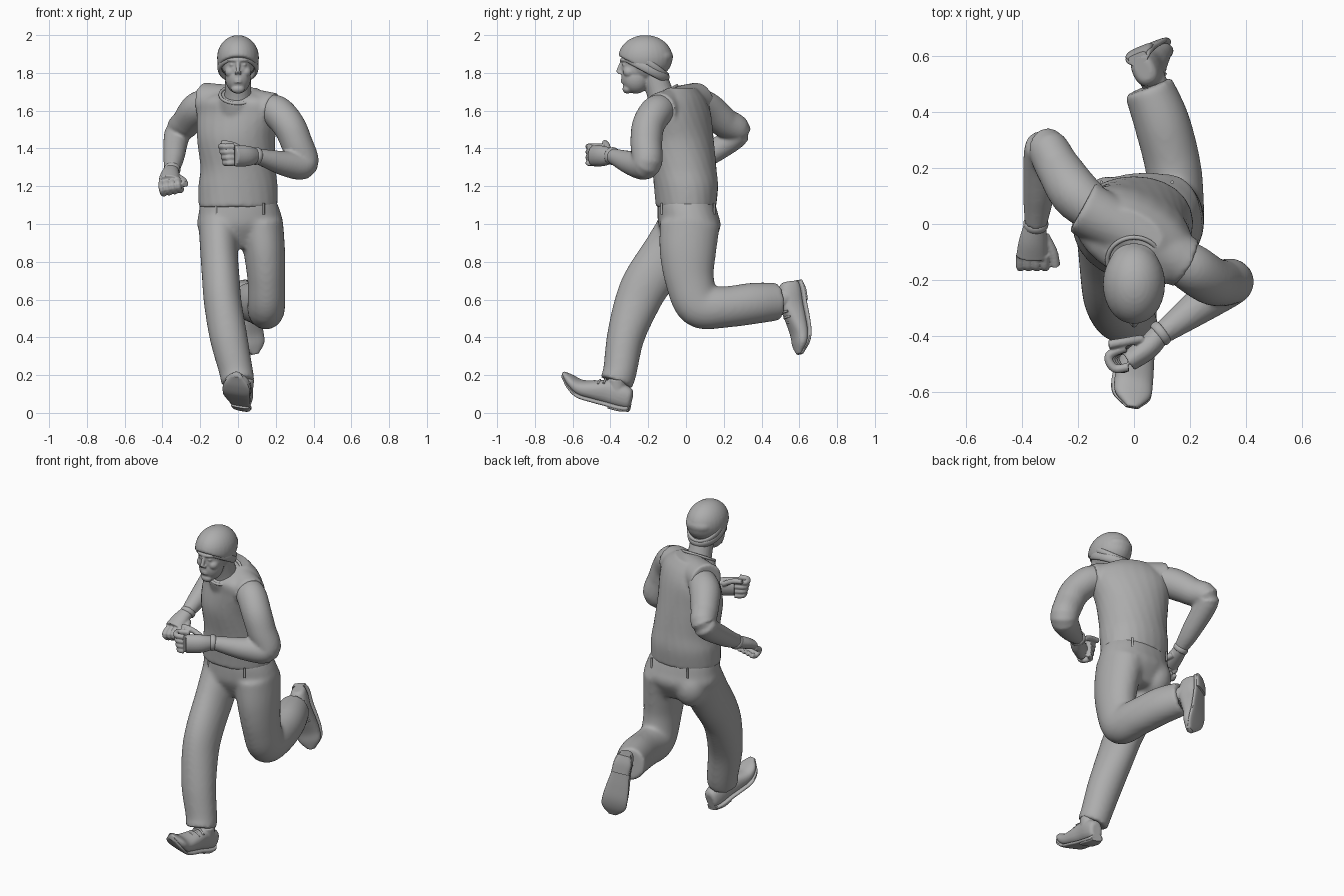
import bpy, bmesh, math
from mathutils import Vector, Matrix

if "Cube" in bpy.data.objects:
    bpy.data.objects.remove(bpy.data.objects["Cube"])

colour = (0.42, 0.42, 0.42, 1)
grey = bpy.data.materials.new("plain grey")
grey.use_nodes = True
grey.diffuse_color = colour
grey.node_tree.nodes["Principled BSDF"].inputs["Base Color"].default_value = colour

UP = (0, 0, 1)
ACROSS = (1, 0, 0)
FORWARD = (0, -1, 0)


def spline(keys, steps):
    """Smooth interpolation through keys of position, one or two radii and roll."""
    knots = []
    for key in keys:
        key = tuple(key)
        if len(key) == 4:
            key += key[-1:]
        knots.append(Vector(key if len(key) == 6 else key + (0,)))
    knots = [2 * knots[0] - knots[1]] + knots + [2 * knots[-1] - knots[-2]]
    points = []
    for a, b, c, d in zip(knots, knots[1:], knots[2:], knots[3:]):
        for step in range(steps):
            t = step / steps
            points.append(b + (c - a) * t / 2 + (a - 2.5 * b + 2 * c - d / 2) * t ** 2
                          + (3 * b - a - 3 * c + d) * t ** 3 / 2)
    return points + [knots[-2]]


def tube(bm, keys, side=ACROSS, normal=None, power=1, sides=24, steps=6):
    """Capped loft; the first radius lies along the side direction."""
    points = spline(keys, steps)
    last = len(points) - 1
    rings = []
    for i, point in enumerate(points):
        centre = point.to_3d()
        along = Vector(normal) if normal else points[min(i + 1, last)].to_3d() - points[max(i - 1, 0)].to_3d()
        along.normalize()
        u = Vector(side)
        u = (u - along * u.dot(along)).normalized()
        u = Matrix.Rotation(math.radians(point[5]), 3, along) @ u
        v = along.cross(u)
        ring = []
        for j in range(sides):
            angle = math.tau * j / sides
            x, y = (math.copysign(abs(f) ** power, f) for f in (math.cos(angle), math.sin(angle)))
            ring.append(bm.verts.new(centre + u * x * point[3] + v * y * point[4]))
        rings.append(ring)
    faces = [bm.faces.new(rings[0]), bm.faces.new(rings[-1])]
    for lower, upper in zip(rings, rings[1:]):
        for j in range(sides):
            faces.append(bm.faces.new((lower[j - 1], lower[j], upper[j], upper[j - 1])))
    bmesh.ops.recalc_face_normals(bm, faces=faces)


def cord(bm, points, radius):
    tube(bm, [(*point, radius) for point in points], side=(0.3, 0.2, 0.9), sides=10, steps=4)


def ball(bm, centre, radii):
    place = Matrix.Translation(centre) @ Matrix.Diagonal((*radii, 1))
    bmesh.ops.create_uvsphere(bm, u_segments=28, v_segments=18, radius=1, matrix=place)


def smooth(ob):
    ob.data.materials.append(grey)
    bpy.ops.object.select_all(action="DESELECT")
    bpy.context.view_layer.objects.active = ob
    ob.select_set(True)
    bpy.ops.object.shade_smooth_by_angle(angle=math.radians(45))


def finish(bm, name, voxel=0, rounds=3):
    """Make the object; a voxel size blends its parts into one skin."""
    mesh = bpy.data.meshes.new(name)
    bm.to_mesh(mesh)
    bm.free()
    ob = bpy.data.objects.new(name, mesh)
    bpy.context.collection.objects.link(ob)
    smooth(ob)
    if voxel:
        blend = ob.modifiers.new("blend", "REMESH")
        blend.mode, blend.voxel_size, blend.use_smooth_shade = "VOXEL", voxel, True
        soften = ob.modifiers.new("soften", "SMOOTH")
        soften.factor, soften.iterations = 0.5, rounds


def band(name, centre, axis, major, minor, scale=(1, 1, 1)):
    turn = Vector(axis).to_track_quat("Z", "Y").to_euler()
    bpy.ops.mesh.primitive_torus_add(location=centre, rotation=turn, major_radius=major,
                                     minor_radius=minor, major_segments=40, minor_segments=12)
    ob = bpy.context.object
    ob.name, ob.scale = name, scale
    smooth(ob)


# Trousers: pelvis, planted right leg, lifted left leg
bm = bmesh.new()
tube(bm, [(.01, .02, .87, .15, .1, 8), (.01, .02, .98, .225, .16, 8), (.01, .01, 1.05, .22, .16, 5),
          (0, 0, 1.13, .2, .15)], normal=UP, power=.9)
tube(bm, [(-.1, 0, 1, .11, .14), (-.1, -.09, .85, .1, .14), (-.09, -.2, .7, .1, .13),
          (-.08, -.26, .58, .1, .12), (-.05, -.32, .4, .1), (-.01, -.35, .22, .09), (0, -.37, .16, .09)])
tube(bm, [(.12, .02, 1, .12, .16), (.14, .01, .85, .11, .15), (.15, .02, .7, .1, .13),
          (.15, .07, .57, .1, .12), (.14, .2, .56, .1, .11), (.1, .36, .58, .1, .11), (.05, .49, .59, .09, .1)])
for x in (-.09, .11):
    ball(bm, (x, .07, .96), (.1, .1, .12))
finish(bm, "trousers", voxel=.011, rounds=14)

# Belt loops
bm = bmesh.new()
for degrees in (55, 125, 235, 305):
    angle = math.radians(degrees)
    x, y = .01 + .22 * math.cos(angle), .01 + .17 * math.sin(angle)
    cord(bm, [(x, y, 1.11), (x, y, 1.05)], .006)
finish(bm, "belt_loops")

# Sleeveless top, twisted toward the shoulders, with a raised neckline
bm = bmesh.new()
tube(bm, [(0, 0, 1.09, .21, .16, 5), (0, 0, 1.2, .21, .17), (0, -.01, 1.3, .2, .17, -8),
          (-.01, -.03, 1.45, .21, .17, -20), (0, -.04, 1.58, .23, .15, -28),
          (0, -.05, 1.66, .21, .13, -28), (0, -.02, 1.72, .11, .06, -28)], normal=UP, power=.95)
tube(bm, [(-.185, .06, 1.65, .1), (0, -.04, 1.64, .09), (.185, -.14, 1.6, .095)], side=UP)
tube(bm, [(0, -.06, 1.56, .13), (0, -.1, 1.62, .11), (0, -.13, 1.685, .1)])
finish(bm, "sleeveless_top", voxel=.01, rounds=7)
band("collar", (0, -.13, 1.685), (0, -.5, .86), .095, .008)

# Arms
bm = bmesh.new()
tube(bm, [(-.13, .04, 1.64, .08), (-.21, .11, 1.61, .09), (-.27, .2, 1.54, .08), (-.32, .27, 1.48, .07),
          (-.34, .1, 1.35, .055), (-.35, 0, 1.29, .04)], side=UP)
finish(bm, "right_arm", voxel=.009)
bm = bmesh.new()
tube(bm, [(.15, -.12, 1.61, .08), (.21, -.16, 1.59, .087), (.27, -.2, 1.52, .086), (.31, -.21, 1.43, .084),
          (.345, -.21, 1.32, .08), (.25, -.28, 1.32, .067), (.1, -.39, 1.36, .04)], side=(0, 1, 0))
finish(bm, "left_arm", voxel=.009)

# Gloved fists
bm = bmesh.new()
tube(bm, [(-.35, .01, 1.29, .037), (-.36, -.06, 1.26, .05, .035), (-.365, -.12, 1.23, .056, .03)])
for i in range(4):
    x, z = -.405 + .029 * i, 1.22 + .006 * i
    cord(bm, [(x, -.11, z), (x, -.155, z - .03), (x + .01, -.13, z - .06), (x + .02, -.1, z - .05)], .016)
cord(bm, [(-.32, -.04, 1.25), (-.29, -.1, 1.23), (-.28, -.15, 1.21)], .018)
finish(bm, "right_glove", voxel=.005, rounds=2)
bm = bmesh.new()
tube(bm, [(.1, -.38, 1.36, .037), (.05, -.44, 1.36, .054, .042), (-.02, -.49, 1.36, .055, .038)], side=UP)
for i in range(4):
    z, x = 1.41 - .029 * i, .007 * i
    cord(bm, [(-.02, -.51, z), (x - .07, -.515, z), (x - .09, -.47, z), (-.03, -.44, z)], .016)
cord(bm, [(.03, -.41, 1.39), (-.03, -.42, 1.42), (-.09, -.43, 1.43)], .016)
finish(bm, "left_glove", voxel=.005, rounds=2)
band("right_glove_cuff", (-.35, 0, 1.285), (0, -.8, -.6), .036, .009, scale=(1, 1, 1.8))
band("left_glove_cuff", (.095, -.39, 1.36), (-.8, -.6, .1), .038, .009, scale=(1, 1, 1.8))

# Head with neck and facial features
bm = bmesh.new()
ball(bm, (0, -.215, 1.86), (.09, .127, .11))
ball(bm, (0, -.265, 1.82), (.074, .076, .07))
ball(bm, (0, -.265, 1.775), (.068, .077, .085))
ball(bm, (0, -.31, 1.715), (.036, .026, .025))
ball(bm, (0, -.32, 1.868), (.058, .03, .016))
for s in (-1, 1):
    ball(bm, (s * .04, -.3, 1.805), (.03, .033, .03))
    ball(bm, (s * .03, -.325, 1.843), (.016, .013, .009))
    ball(bm, (s * .01, -.35, 1.8), (.009, .012, .008))
for z in (1.763, 1.751):
    ball(bm, (0, -.332, z), (.024, .014, .006))
cord(bm, [(0, -.335, 1.865), (0, -.35, 1.83), (0, -.362, 1.802)], .011)
tube(bm, [(0, -.12, 1.64, .08), (0, -.14, 1.7, .07), (0, -.18, 1.82, .067)])
finish(bm, "head", voxel=.005, rounds=4)

# Knitted cap, cut on a slant, with rolled brim and slack folds
slant = Vector((0, .47, .88))
bm = bmesh.new()
ball(bm, (0, -.215, 1.88), (.111, .144, .12))
bmesh.ops.bisect_plane(bm, geom=bm.verts[:] + bm.edges[:] + bm.faces[:], plane_co=(0, -.215, 1.815),
                       plane_no=slant, clear_inner=True)
bmesh.ops.holes_fill(bm, edges=[e for e in bm.edges if e.is_boundary])
ball(bm, (0, -.135, 1.885), (.085, .067, .05))
finish(bm, "cap", voxel=.008)
band("cap_brim", (0, -.214, 1.828), slant, .097, .012, scale=(1, 1.28, 2))
band("cap_fold", (0, -.2, 1.857), (0, .6, .8), .099, .01, scale=(1, 1.2, 1.8))


# Laced shoes, modelled toe forward then posed
def shoe(name, heel, forward, up, spring):
    y = -Vector(forward).normalized()
    z = Vector(up)
    z = (z - y * z.dot(y)).normalized()
    pose = Matrix.Translation(heel) @ Matrix((y.cross(z), y, z)).transposed().to_4x4()
    profile = [(0, 0, .055, .028, .04), (0, -.015, .06, .042, .055), (0, -.06, .065, .05, .063),
               (0, -.13, .068, .052, .064), (0, -.2, .06, .062, .053), (0, -.28, .054, .07, .04),
               (0, -.34, .05 + spring / 2, .064, .03), (0, -.39, .05 + spring, .02, .012)]
    sole = [(x, y, z - height + .004, width + .004, .012) for x, y, z, width, height in profile]

    upper = bmesh.new()
    tube(upper, profile, normal=FORWARD, power=.85)
    tube(upper, [(0, -.08, .06, .05), (0, -.1, .15, .045)])
    upper.transform(pose)
    finish(upper, name + "_upper", voxel=.006)

    bottom = bmesh.new()
    tube(bottom, sole, normal=FORWARD, power=.6)
    tube(bottom, [(0, 0, .005, .034, .012), (0, -.05, 0, .05, .015), (0, -.11, 0, .05, .015)],
         normal=FORWARD, power=.6)
    bottom.transform(pose)
    finish(bottom, name + "_sole")

    laces = bmesh.new()
    for i in range(4):
        y, z = -.16 - .028 * i, .13 - .012 * i
        cord(laces, [(-.04, y, z - .016), (0, y, z), (.04, y, z - .016)], .006)
    laces.transform(pose)
    finish(laces, name + "_laces")


shoe("right_shoe", heel=(.025, -.3, .015), forward=(-.13, -.96, .24), up=(.2, .24, .95), spring=.055)
shoe("left_shoe", heel=(.01, .6, .7), forward=(.13, .17, -.97), up=(.4, -.9, -.1), spring=.025)
